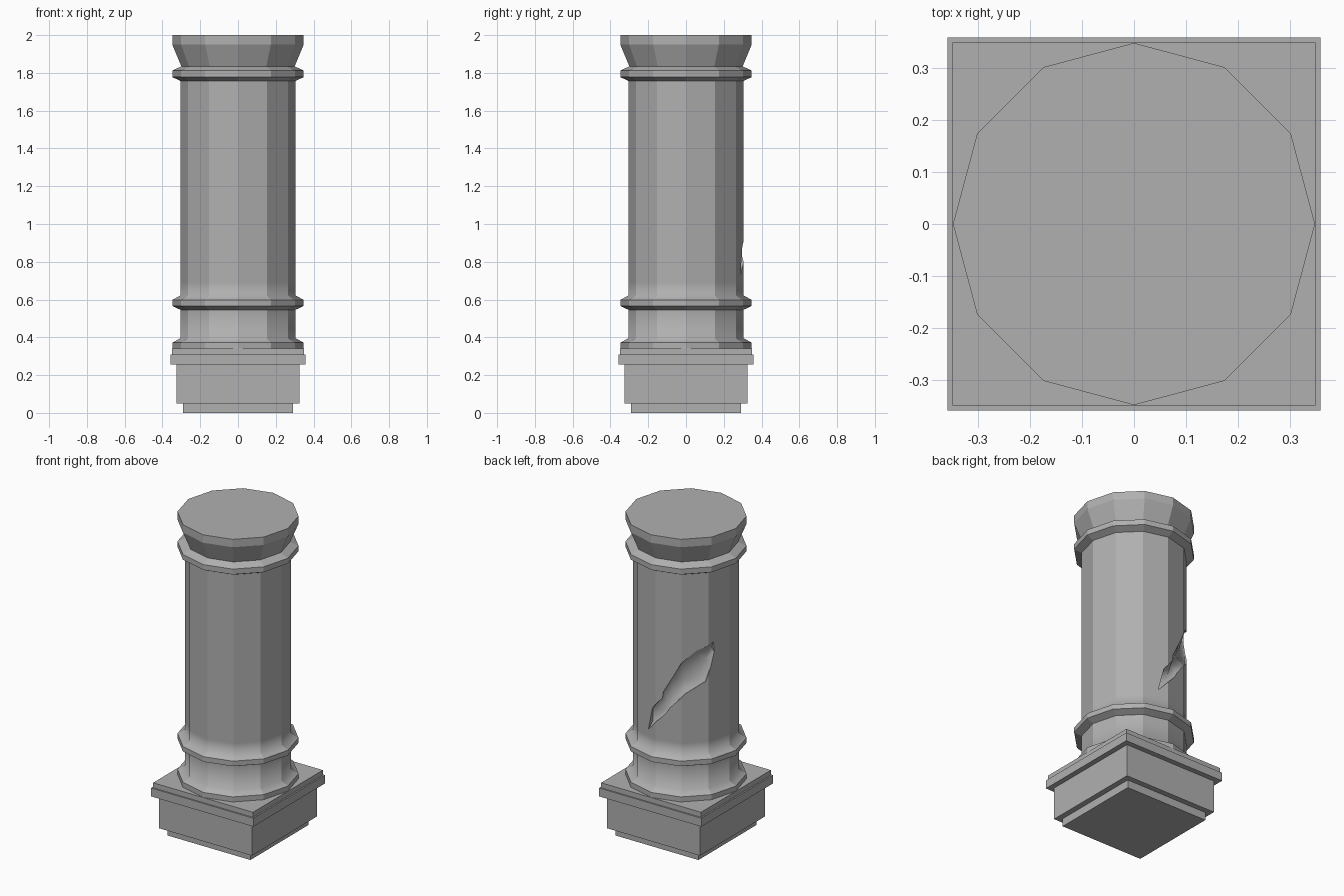
import bpy, bmesh
from math import cos, sin, radians, pi, sqrt

if "Cube" in bpy.data.objects:
    bpy.data.objects.remove(bpy.data.objects["Cube"])

# Dark stone grey
stone = bpy.data.materials.new("stone")
stone.diffuse_color = (0.435, 0.435, 0.435, 1.0)
stone.use_nodes = True
stone.node_tree.nodes["Principled BSDF"].inputs["Base Color"].default_value = stone.diffuse_color


def new_object(name, bm):
    bmesh.ops.recalc_face_normals(bm, faces=bm.faces[:])
    mesh = bpy.data.meshes.new(name)
    bm.to_mesh(mesh)
    bm.free()
    mesh.materials.append(stone)
    obj = bpy.data.objects.new(name, mesh)
    bpy.context.collection.objects.link(obj)
    return obj


def lathe(name, profile, sides, turn=0.0, scale=1.0):
    """Closed faceted solid from a (radius, z) profile, bottom to top."""
    bm = bmesh.new()
    rings = []
    for r, z in profile:
        angles = [turn + 2 * pi * i / sides for i in range(sides)]
        rings.append([bm.verts.new((r * scale * cos(a), r * scale * sin(a), z)) for a in angles])
    for low, high in zip(rings, rings[1:]):
        for i in range(sides):
            j = (i + 1) % sides
            bm.faces.new((low[i], low[j], high[j], high[i]))
    bm.faces.new(rings[0][::-1])
    bm.faces.new(rings[-1])
    return new_object(name, bm)


# Square stepped plinth
lathe("plinth", [(0.29, 0.0), (0.29, 0.05), (0.325, 0.05), (0.325, 0.255),
                 (0.358, 0.255), (0.358, 0.308), (0.349, 0.308), (0.349, 0.34)],
      4, pi / 4, sqrt(2))

# Twelve-sided shaft with foot, two ring mouldings and flared capital
shaft = lathe("column_shaft", [
    (0.348, 0.335), (0.348, 0.372), (0.305, 0.395),
    (0.305, 0.546), (0.348, 0.566), (0.348, 0.598), (0.305, 0.622), (0.305, 0.69),
    (0.305, 1.757), (0.348, 1.778), (0.348, 1.812), (0.300, 1.835),
    (0.348, 1.95), (0.348, 2.0)], 12)


# Slanted gash across the back left: upper angle, z, lower angle, z, spine radius
sections = [
    (85, 0.88, 78, 0.73, 0.27), (98, 0.96, 96, 0.83, 0.262),
    (99, 1.00, 103, 0.87, 0.255), (110, 1.10, 107, 0.905, 0.25),
    (120, 1.197, 124, 1.00, 0.25), (137, 1.27, 147, 1.07, 0.25),
    (148, 1.29, 152, 1.14, 0.255), (157, 1.31, 158, 1.245, 0.275)]
bm = bmesh.new()
rows = []
for au, zu, al, zl, depth in sections:
    am, zm = (au + 2 * al) / 3, (zu + 2 * zl) / 3
    points = [(0.37, au, zu), (0.295, au, zu), (depth, am, zm),
              (0.295, al, zl), (0.37, al, zl)]
    rows.append([bm.verts.new((r * cos(radians(a)), r * sin(radians(a)), z)) for r, a, z in points])
for a, b in zip(rows, rows[1:]):
    for i in range(5):
        j = (i + 1) % 5
        face = bm.faces.new((a[i], a[j], b[j], b[i]))
        face.smooth = i in (1, 2)
bm.faces.new(rows[0][::-1])
bm.faces.new(rows[-1])
bmesh.ops.triangulate(bm, faces=bm.faces[:])
cutter = new_object("gash_cutter", bm)
cutter.hide_render = True

cut = shaft.modifiers.new("gash", 'BOOLEAN')
cut.operation = 'DIFFERENCE'
cut.solver = 'EXACT'
cut.object = cutter
bpy.context.view_layer.objects.active = shaft
shaft.select_set(True)
bpy.ops.object.modifier_apply(modifier=cut.name)
bpy.data.objects.remove(cutter)

# Smooth the gash floor and blend the shaft into the rings below it; all facets stay crisp
bm = bmesh.new()
bm.from_mesh(shaft.data)
for edge in bm.edges:
    in_gash = all(f.smooth for f in edge.link_faces)
    at_ring = any(all(abs(v.co.z - z) < 0.001 for v in edge.verts) for z in (0.395, 0.622, 0.69))
    edge.smooth = in_gash or at_ring
for face in bm.faces:
    face.smooth = True
bm.to_mesh(shaft.data)
bm.free()
